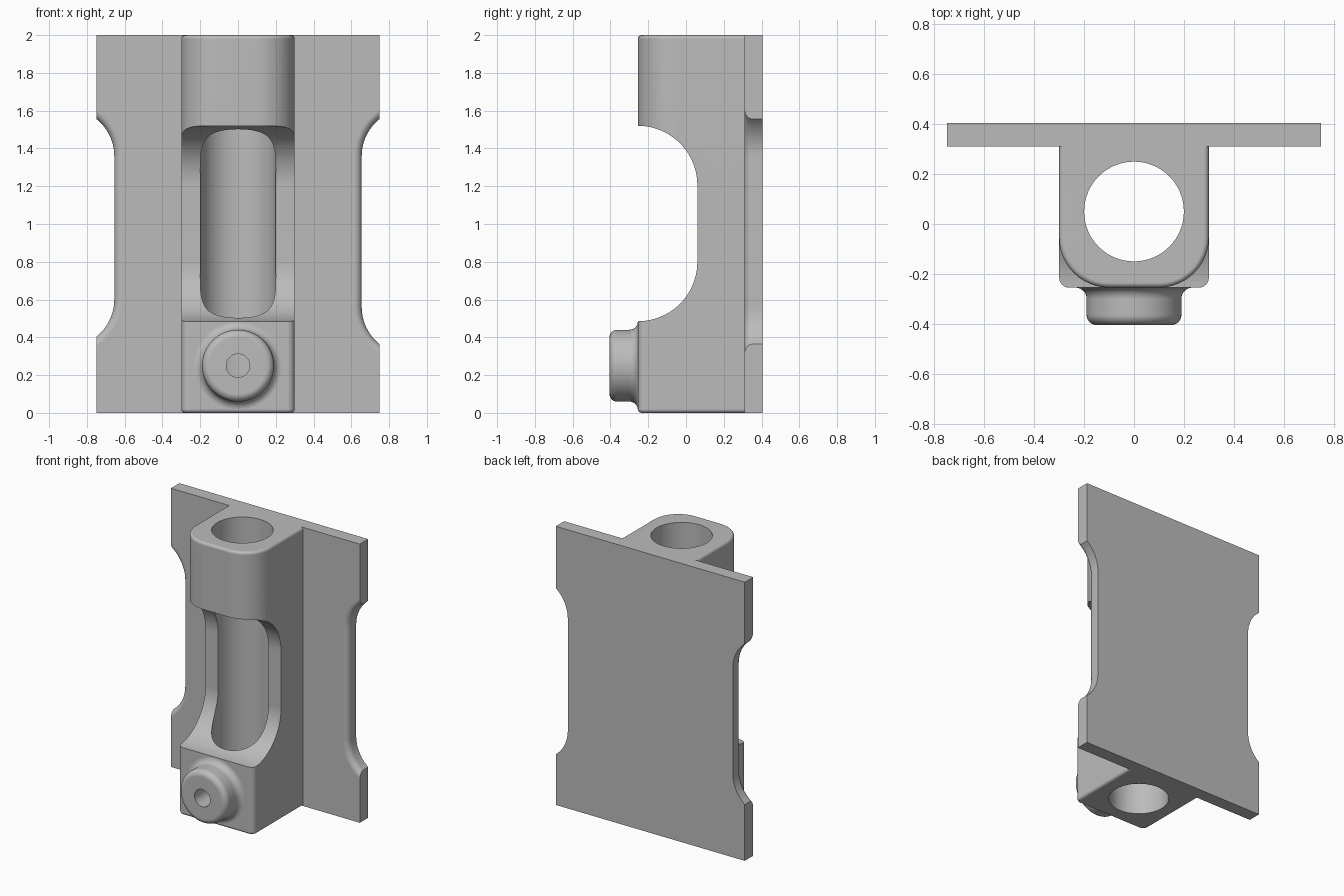
import bpy, bmesh
from math import sin, cos, pi, radians, acos
from mathutils import Matrix

if "Cube" in bpy.data.objects:
    bpy.data.objects.remove(bpy.data.objects["Cube"], do_unlink=True)

grey = bpy.data.materials.new("plain grey")
grey.use_nodes = True
grey.diffuse_color = (0.5, 0.5, 0.5, 1)
grey.node_tree.nodes["Principled BSDF"].inputs["Base Color"].default_value = (0.5, 0.5, 0.5, 1)


def finish(bm, name):
    bmesh.ops.recalc_face_normals(bm, faces=bm.faces)
    mesh = bpy.data.meshes.new(name)
    bm.to_mesh(mesh)
    bm.free()
    mesh.materials.append(grey)
    obj = bpy.data.objects.new(name, mesh)
    bpy.context.collection.objects.link(obj)
    return obj


def arc(cu, cv, r, a0, a1, n=12):
    return [(cu + r * cos(a0 + (a1 - a0) * i / n), cv + r * sin(a0 + (a1 - a0) * i / n))
            for i in range(n + 1)]


def extrude(points, vec):
    bm = bmesh.new()
    face = bm.faces.new([bm.verts.new(p) for p in points])
    res = bmesh.ops.extrude_face_region(bm, geom=[face], use_keep_orig=True)
    bmesh.ops.translate(bm, vec=vec, verts=[v for v in res["geom"] if isinstance(v, bmesh.types.BMVert)])
    bmesh.ops.recalc_face_normals(bm, faces=bm.faces)
    return bm


def bevel(bm, edges, width, segments):
    bmesh.ops.bevel(bm, geom=edges, offset=width, segments=segments, profile=0.5,
                    affect='EDGES', clamp_overlap=True)


def cylinder(name, r, length, matrix):
    bm = bmesh.new()
    bmesh.ops.create_cone(bm, cap_ends=True, segments=64, radius1=r, radius2=r,
                          depth=length, matrix=matrix)
    return finish(bm, name)


def combine(target, tool, operation):
    mod = target.modifiers.new("combine", 'BOOLEAN')
    mod.operation, mod.object, mod.solver = operation, tool, 'EXACT'
    bpy.context.view_layer.objects.active = target
    bpy.ops.object.modifier_apply(modifier=mod.name)
    bpy.data.objects.remove(tool, do_unlink=True)


# Back plate with a shallow notch in each side, its front edge rounded
FRONT, BACK, HALF = 0.31, 0.405, 0.75
R, WAIST = 0.25, 0.655
end = acos((WAIST + R - HALF) / R)


def notch(low, high):
    c = WAIST + R
    return arc(c, low, R, pi + end, pi) + arc(c, high, R, pi, pi - end)


right_side = [(HALF, 0)] + notch(0.56, 1.36) + [(HALF, 2)]
left_side = [(-x, z) for x, z in reversed([(HALF, 0)] + notch(0.6, 1.36) + [(HALF, 2)])]
bm = extrude([(x, FRONT, z) for x, z in right_side + left_side], (0, BACK - FRONT, 0))
rim = [e for e in bm.edges if all(abs(v.co.y - FRONT) < 1e-4 and 0.3 < v.co.z < 1.7 for v in e.verts)]
bevel(bm, rim, 0.04, 6)
body = finish(bm, "mounting_bracket")


# Upper and lower barrel blocks, with rounded front corners and end rims
def block(name, z0, z1, radius, rim_z):
    bm = extrude([(-0.3, -0.255, z0), (0.3, -0.255, z0), (0.3, 0.36, z0), (-0.3, 0.36, z0)],
                 (0, 0, z1 - z0))
    bevel(bm, [e for e in bm.edges if all(v.co.y < 0 for v in e.verts)
               and abs(e.verts[0].co.z - e.verts[1].co.z) > 0.1], radius, 12)
    bevel(bm, [e for e in bm.edges if all(abs(v.co.z - rim_z) < 1e-4 for v in e.verts)
               and min(v.co.y for v in e.verts) < 0.3], 0.02, 4)
    return finish(bm, name)


combine(body, block("lower_block", 0, 1, 0.04, 0), 'UNION')
combine(body, block("upper_block", 1, 2, 0.2, 2), 'UNION')

# Round boss on the lower block, with a flared foot
profile = [(0, -0.405)] + arc(0.15, -0.365, 0.04, -pi / 2, 0, 8) \
    + arc(0.235, -0.3, 0.045, pi, pi / 2, 8) + [(0.235, -0.22), (0, -0.22)]
bm = bmesh.new()
verts = [bm.verts.new((r, y, 0.25)) for r, y in profile]
edges = [bm.edges.new(pair) for pair in zip(verts, verts[1:])]
bmesh.ops.spin(bm, geom=verts + edges, cent=(0, 0, 0.25), axis=(0, 1, 0), angle=2 * pi, steps=64)
bmesh.ops.remove_doubles(bm, verts=bm.verts, dist=1e-4)
combine(body, finish(bm, "boss"), 'UNION')

# Front window, rounded at both ends
window = arc(-0.255, 0.8, 0.315, -pi / 2, 0, 20) + arc(-0.255, 1.205, 0.315, 0, pi / 2, 20)
window += [(-0.6, 1.52), (-0.6, 0.485)]
bm = extrude([(-0.5, y, z) for y, z in window], (1, 0, 0))
combine(body, finish(bm, "window_cutter"), 'DIFFERENCE')

# Vertical bore and the screw hole through the boss
combine(body, cylinder("bore_cutter", 0.2, 3, Matrix.Translation((0, 0.05, 1))), 'DIFFERENCE')
combine(body, cylinder("screw_hole_cutter", 0.062, 0.5, Matrix.Translation((0, -0.25, 0.25))
                       @ Matrix.Rotation(radians(90), 4, 'X')), 'DIFFERENCE')

# Smooth curves, keep hard corners
bpy.ops.object.select_all(action='DESELECT')
body.select_set(True)
bpy.context.view_layer.objects.active = body
bpy.ops.object.shade_smooth_by_angle(angle=radians(30))
weighted = body.modifiers.new("weighted_normals", 'WEIGHTED_NORMAL')
weighted.keep_sharp = True
